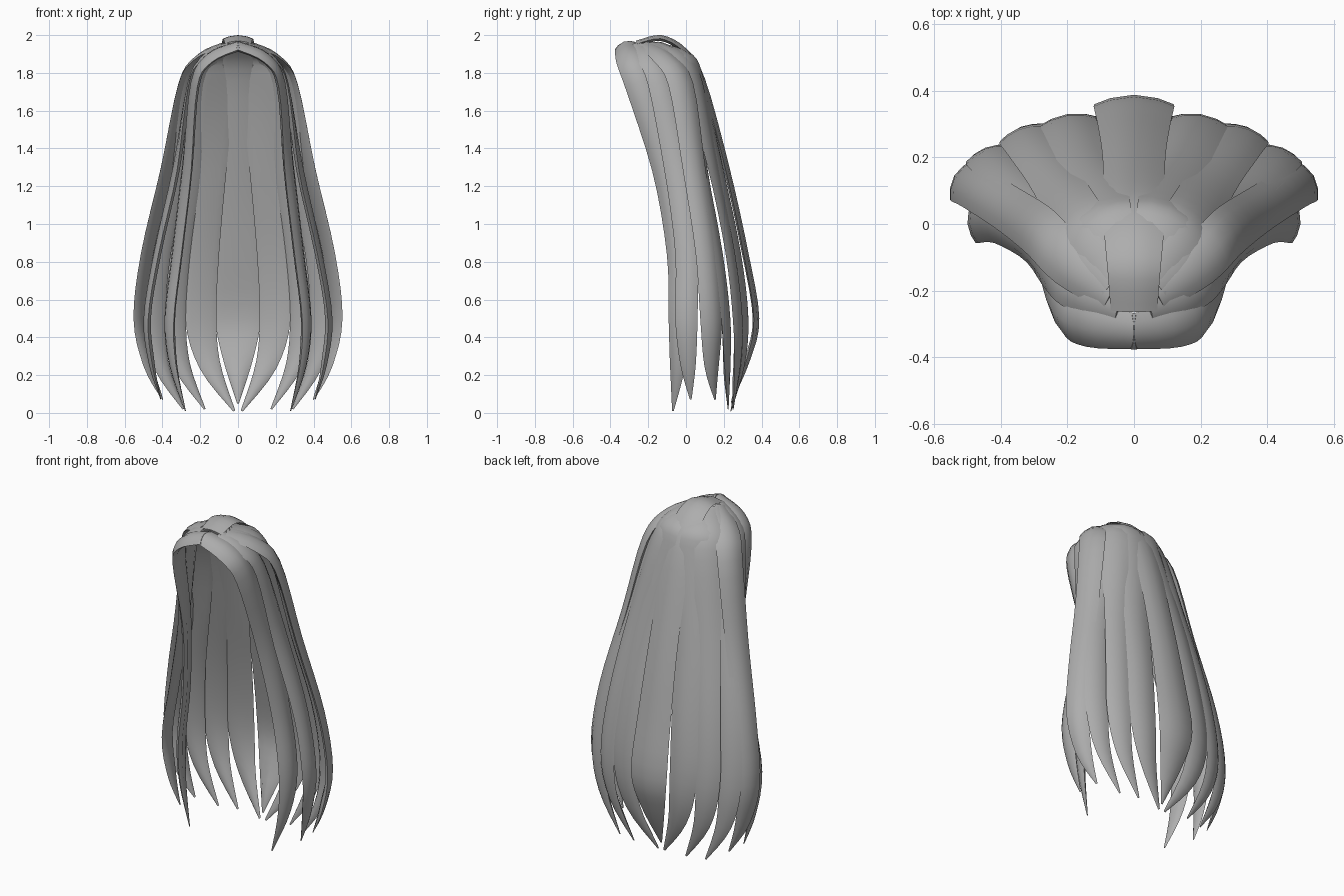
import bpy, bmesh
from mathutils import Vector

if "Cube" in bpy.data.objects:
    bpy.data.objects.remove(bpy.data.objects["Cube"])

hair = bpy.data.materials.new("hair grey")
hair.diffuse_color = (0.42, 0.42, 0.42, 1)
hair.use_nodes = True
hair.node_tree.nodes["Principled BSDF"].inputs["Base Color"].default_value = hair.diffuse_color
STEPS = 4
# Heights and relative widths shared by every paired lock, root to tip
LEVELS = (1.965, 1.9, 1.75, 1.3, 0.85, 0.5, 0.25)
TAPER = (0.85, 1.05, 1.1, 1, 0.95, 0.95, 0.65, 0.07)


def spline(a, b, c, d, t):
    """Catmull-Rom blend of four (x, y, z, width) rows."""
    return [0.5 * (2 * q + (r - p) * t + (2 * p - 5 * q + 4 * r - s) * t * t
                   + (3 * q - p - 3 * r + s) * t ** 3) for p, q, r, s in zip(a, b, c, d)]


def lock(name, rows, facing, thick=0.03, bulge=0.12, side=1):
    """Crescent section swept along a path; facing is the outward direction low down."""
    ext = [rows[0]] + rows + [rows[-1]]
    path = [spline(*ext[i:i + 4], k / STEPS) for i in range(len(rows) - 1) for k in range(STEPS)]
    path.append(list(rows[-1]))
    pts = [Vector(p[:3]) for p in path]
    low = Vector((*facing, 0)).normalized()
    bm = bmesh.new()
    rings = []
    for i, p in enumerate(pts):
        tan = (pts[min(i + 1, len(pts) - 1)] - pts[max(i - 1, 0)]).normalized()
        # outward from the skull at the top, the lock's own facing lower down
        up = (p - Vector((0, -0.18, 1.55))).normalized()
        n = low.lerp(up, min(1, max(0, (p.z - 1.2) / 0.6)))
        n = (n - tan * n.dot(tan)).normalized()
        w = tan.cross(n)
        width = max(path[i][3], 0.008)
        t = min(thick, width * 0.35)
        ring = [p + w * (u * width / 2) - n * (bulge * width * u * u) for u in (-1, -0.6, 0, 0.6, 1)]
        ring += [p + w * (u * width / 2) - n * (bulge * width * u * u + t * (1 - 0.5 * u * u))
                 for u in (0.6, 0, -0.6)]
        rings.append([bm.verts.new((v.x * side, v.y, v.z)) for v in ring])
    for a, b in zip(rings, rings[1:]):
        for k in range(8):
            j = (k + 1) % 8
            bm.faces.new((a[k], a[j], b[j], b[k]))
    bm.faces.new(rings[0])
    bm.faces.new(rings[-1])
    bmesh.ops.recalc_face_normals(bm, faces=bm.faces)
    me = bpy.data.meshes.new(name)
    bm.to_mesh(me)
    bm.free()
    me.materials.append(hair)
    ob = bpy.data.objects.new(name, me)
    bpy.context.collection.objects.link(ob)
    bpy.ops.object.select_all(action='DESELECT')
    ob.select_set(True)
    bpy.context.view_layer.objects.active = ob
    bpy.ops.object.shade_smooth_by_angle(angle=0.9)


def lock_pair(name, plan, tip, width, facing, thick=0.025, bulge=0.12):
    """Left and right lock from plan (x, y) points placed on the shared heights."""
    rows = [(x, y, z, width * k) for (x, y), z, k in zip(plan, LEVELS + (tip,), TAPER)]
    for label, side in (("left", 1), ("right", -1)):
        lock(f"{label}_{name}", rows, facing, thick, bulge, side)


# Centre lock running over the crown and down the back
crown = [(-0.265, 1.97), (-0.13, 2.0), (0, 1.93), (0.1, 1.77), (0.23, 1.3),
         (0.33, 0.85), (0.388, 0.5), (0.34, 0.28), (0.24, 0.05)]
spread = (0.14, 0.16, 0.18, 0.18, 0.19, 0.22, 0.24, 0.16, 0.01)
lock("centre_back_lock", [(0, y, z, w) for (y, z), w in zip(crown, spread)], (0, 1))

# Rolled lock framing the forehead
lock_pair("fringe_lock", [(0, -0.33), (0.16, -0.31), (0.25, -0.255), (0.293, -0.125),
          (0.345, -0.05), (0.385, -0.04), (0.36, -0.05), (0.28, -0.07)],
          0.01, 0.135, (1, -0.35), 0.04, 0.2)

# Locks over the ears and the widest side locks
lock_pair("ear_lock", [(0.05, -0.25), (0.18, -0.2), (0.265, -0.13), (0.345, -0.055),
          (0.445, 0), (0.5, 0), (0.47, 0.01), (0.41, 0.025)],
          0.07, 0.125, (1, -0.1), 0.035, 0.16)
lock_pair("side_lock", [(0.07, -0.21), (0.21, -0.11), (0.3, -0.015), (0.395, 0.055),
          (0.5, 0.12), (0.54, 0.145), (0.49, 0.145), (0.4, 0.155)],
          0.07, 0.14, (0.85, 0.5), 0.035, 0.18)

# Back locks: outer and inner ones, and one blended between them
outer = [(0.07, -0.18), (0.18, -0.08), (0.25, 0), (0.33, 0.1),
         (0.42, 0.185), (0.45, 0.225), (0.41, 0.23), (0.29, 0.225)]
inner = [(0.04, -0.15), (0.1, 0.02), (0.115, 0.085), (0.15, 0.195),
         (0.185, 0.29), (0.2, 0.33), (0.15, 0.31), (0.02, 0.24)]
middle = [Vector(a).lerp(Vector(b), 0.42) + Vector((0, 0.02)) for a, b in zip(outer, inner)]
lock_pair("rear_side_lock", outer, 0.02, 0.135, (0.4, 1))
lock_pair("rear_lock", middle, 0.02, 0.145, (0.4, 1))
lock_pair("inner_back_lock", inner, 0.01, 0.175, (0.15, 1))
